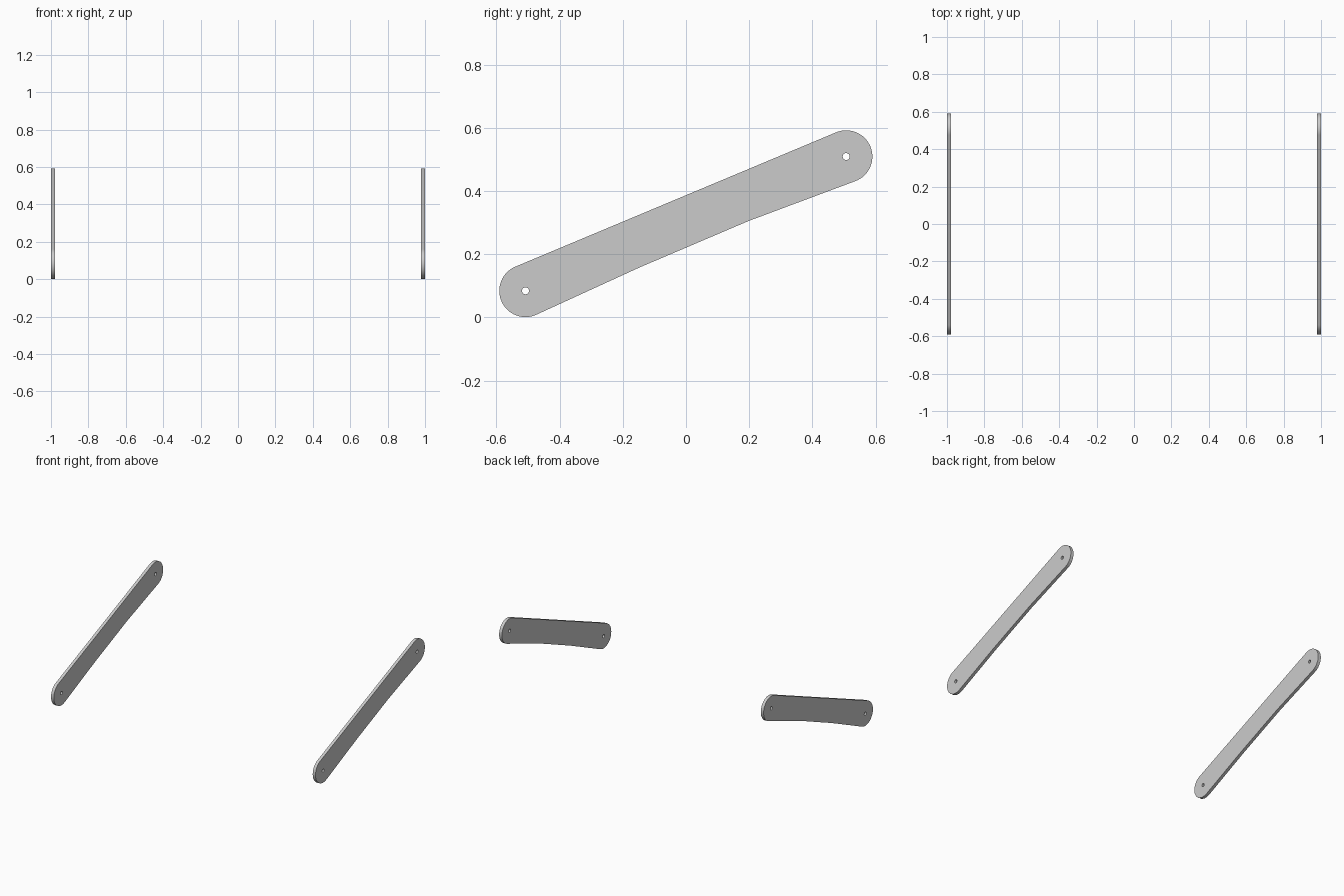
import bpy, bmesh
from math import radians, sin, cos

if "Cube" in bpy.data.objects:
    bpy.data.objects.remove(bpy.data.objects["Cube"])

R, HOLE = 0.083, 0.011
LOW, HIGH = (-0.508, 0.084), (0.507, 0.509)
INNER, OUTER = 0.979, 1.0


def arc(centre, radius, start, end, steps):
    pts = []
    for i in range(steps + 1):
        a = radians(start + (end - start) * i / steps)
        pts.append((centre[0] + radius * cos(a), centre[1] + radius * sin(a)))
    return pts


# Outline: rounded ends, straight top edge, slightly waisted lower edge
outline = arc(LOW, R, 112.5, 294.5, 32)
outline += [(-0.147, 0.158), (0.198, 0.305)]
outline += arc(HIGH, R, -69.5, 112.5, 32)

# Bolt holes at both ends
holes = [arc(c, HOLE, 0, 360, 24)[:-1] for c in (LOW, HIGH)]


def side_bar(name, x0, x1):
    bm = bmesh.new()
    for loop in [outline] + holes:
        vs = [bm.verts.new((x0, y, z)) for y, z in loop]
        for i, v in enumerate(vs):
            bm.edges.new((v, vs[(i + 1) % len(vs)]))
    bmesh.ops.triangle_fill(bm, edges=bm.edges[:], use_beauty=True)
    ext = bmesh.ops.extrude_face_region(bm, geom=bm.faces[:], use_keep_orig=True)
    moved = [g for g in ext["geom"] if isinstance(g, bmesh.types.BMVert)]
    bmesh.ops.translate(bm, verts=moved, vec=(x1 - x0, 0, 0))
    bmesh.ops.recalc_face_normals(bm, faces=bm.faces[:])
    bmesh.ops.dissolve_limit(bm, angle_limit=radians(0.5),
                             verts=bm.verts[:], edges=bm.edges[:])
    mesh = bpy.data.meshes.new(name)
    bm.to_mesh(mesh)
    bm.free()
    ob = bpy.data.objects.new(name, mesh)
    bpy.context.collection.objects.link(ob)
    bpy.ops.object.select_all(action='DESELECT')
    ob.select_set(True)
    bpy.context.view_layer.objects.active = ob
    bpy.ops.object.shade_smooth_by_angle(angle=radians(30))


# Matching bars on each side
side_bar("right_bar", INNER, OUTER)
side_bar("left_bar", -OUTER, -INNER)
